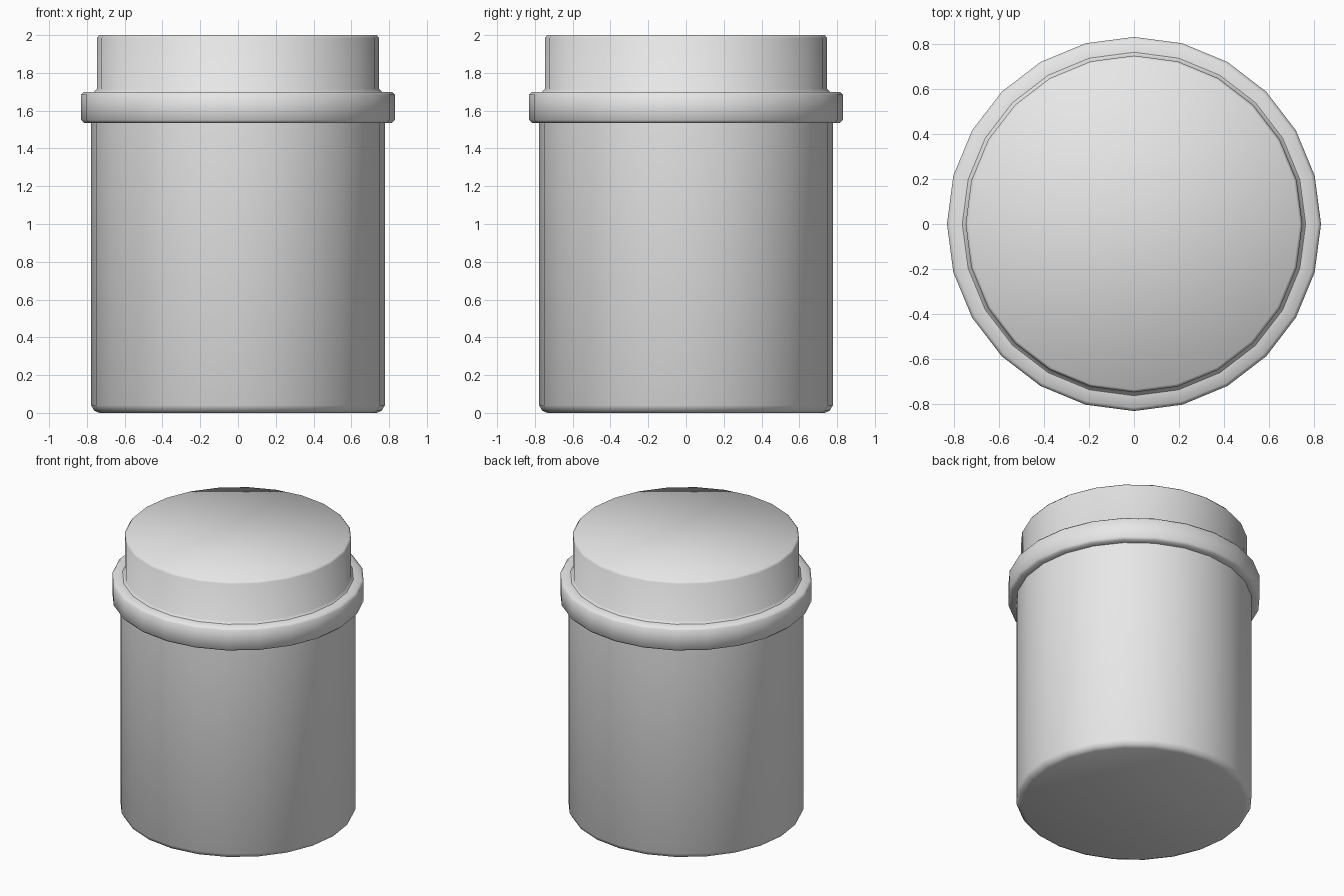
import bpy
import bmesh
from math import cos, sin, pi, radians

old = bpy.data.objects.get("Cube")
if old:
    bpy.data.objects.remove(old, do_unlink=True)

SIDES = 24

grey = bpy.data.materials.new("light grey")
grey.use_nodes = True
colour = (0.8, 0.8, 0.8, 1.0)
grey.diffuse_color = colour
grey.node_tree.nodes["Principled BSDF"].inputs["Base Color"].default_value = colour


def lathe(name, profile, cap_start=False, cap_end=False):
    """Turn a bottom-to-top (radius, height) profile around the z axis."""
    bm = bmesh.new()
    rings = []
    for r, z in profile:
        angles = [2 * pi * i / SIDES for i in range(SIDES)]
        rings.append([bm.verts.new((r * cos(a), r * sin(a), z)) for a in angles])
    for low, high in zip(rings, rings[1:]):
        for i in range(SIDES):
            j = (i + 1) % SIDES
            bm.faces.new((low[i], low[j], high[j], high[i]))
    if cap_start:
        bm.faces.new(rings[0][::-1])
    if cap_end:
        bm.faces.new(rings[-1])
    mesh = bpy.data.meshes.new(name)
    bm.to_mesh(mesh)
    bm.free()
    mesh.materials.append(grey)
    obj = bpy.data.objects.new(name, mesh)
    bpy.context.collection.objects.link(obj)
    bpy.ops.object.select_all(action="DESELECT")
    obj.select_set(True)
    bpy.context.view_layer.objects.active = obj
    bpy.ops.object.shade_smooth_by_angle(angle=radians(60))
    return obj


# Jar body with a chamfered foot
lathe("body", [(0.735, 0), (0.762, 0.012), (0.777, 0.04), (0.777, 1.55)],
      cap_start=True)

# Wide collar with softened edges
lathe("collar", [(0.77, 1.535), (0.815, 1.535), (0.83, 1.55),
                 (0.83, 1.685), (0.815, 1.70), (0.74, 1.70)])

# Lid with a small flare at its base and a bevelled top edge
lathe("lid", [(0.762, 1.70), (0.747, 1.715), (0.747, 1.985), (0.735, 2.0)],
      cap_end=True)
